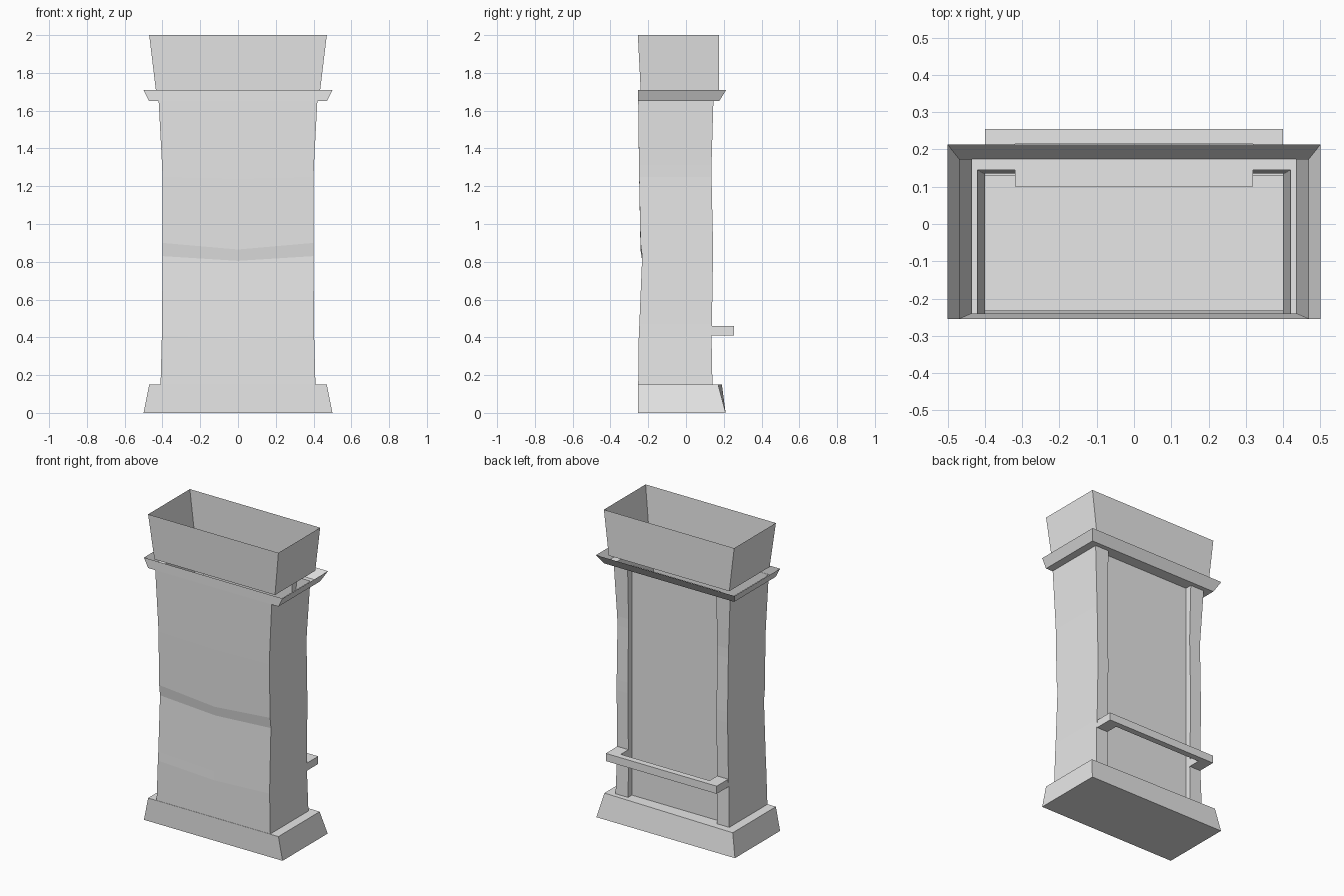
import bpy
import bmesh

cube = bpy.data.objects.get("Cube")
if cube:
    bpy.data.objects.remove(cube)

# One plain grey for everything
grey = bpy.data.materials.new("light_grey")
grey.use_nodes = True
colour = (0.8, 0.8, 0.8, 1)
grey.diffuse_color = colour
grey.node_tree.nodes["Principled BSDF"].inputs["Base Color"].default_value = colour


def loft(name, rings, cap_bottom=False, cap_top=False):
    """Skin a stack of closed rings with equal point counts."""
    bm = bmesh.new()
    loops = [[bm.verts.new(p) for p in ring] for ring in rings]
    for low, high in zip(loops, loops[1:]):
        n = len(low)
        for i in range(n):
            j = (i + 1) % n
            bm.faces.new((low[i], low[j], high[j], high[i]))
    if cap_bottom:
        bm.faces.new(loops[0][::-1])
    if cap_top:
        bm.faces.new(loops[-1])
    bmesh.ops.remove_doubles(bm, verts=bm.verts, dist=0.0001)
    empty = [f for f in bm.faces if f.calc_area() < 1e-6]
    bmesh.ops.delete(bm, geom=empty, context="FACES_ONLY")
    mesh = bpy.data.meshes.new(name)
    bm.to_mesh(mesh)
    bm.free()
    mesh.materials.append(grey)
    obj = bpy.data.objects.new(name, mesh)
    bpy.context.collection.objects.link(obj)
    return obj


def rect(z, hx, front, back_right, back_left=None):
    """Rectangle ring; the back edge may be slightly skewed."""
    if back_left is None:
        back_left = back_right
    return [(-hx, front, z), (hx, front, z), (hx, back_left, z), (-hx, back_right, z)]


INNER = 0.32   # inner edge of the rear posts
PANEL = 0.10   # depth of the recessed rear panel


def section(z, hx, front, back, panel=PANEL, dip=0.0):
    """Body outline: front crease in the middle, two posts at the back."""
    return [(-hx, front, z), (0, front, z - dip), (hx, front, z),
            (hx, back, z), (INNER, back, z), (INNER, panel, z),
            (-INNER, panel, z), (-INNER, back, z), (-hx, back, z)]


# Flared base
loft("base", [rect(0, 0.5, -0.255, 0.21),
              rect(0.15, 0.47, -0.255, 0.19, 0.17)], True, True)

# Waisted hollow body, rows: height, half width, front, back, crease dip
rows = [(0.15, 0.41, -0.253, 0.14, 0),
        (0.41, 0.403, -0.25, 0.135, 0.02),
        (0.47, 0.402, -0.247, 0.137, 0.02),
        (0.83, 0.40, -0.232, 0.143, 0.025),
        (0.90, 0.40, -0.241, 0.143, 0.035),
        (1.25, 0.40, -0.248, 0.135, 0.01),
        (1.31, 0.402, -0.249, 0.135, 0.01),
        (1.65, 0.42, -0.253, 0.145, 0)]
loft("body", [section(z, hx, f, b, dip=d) for z, hx, f, b, d in rows])

# Ledge around the body top, turning up into a flared collar
loft("collar", [section(1.65, 0.42, -0.253, 0.145),
                section(1.65, 0.47, -0.255, 0.175, 0.175),
                section(1.71, 0.50, -0.255, 0.213, 0.213)])

# Open tapered hopper above the collar
loft("hopper", [rect(1.71, 0.435, -0.24, 0.175),
                rect(2.0, 0.47, -0.255, 0.175)])

# Rear rail with a bracket on each post
half = [(0.40, 0.13), (0.40, 0.255)]
inner = [(INNER, 0.215), (INNER, 0.13)]
outline = half + [(-x, y) for x, y in half[::-1]]
outline += [(-x, y) for x, y in inner[::-1]] + inner
outline.reverse()
loft("rear_rail", [[(x, y, z) for x, y in outline] for z in (0.41, 0.46)], True, True)
